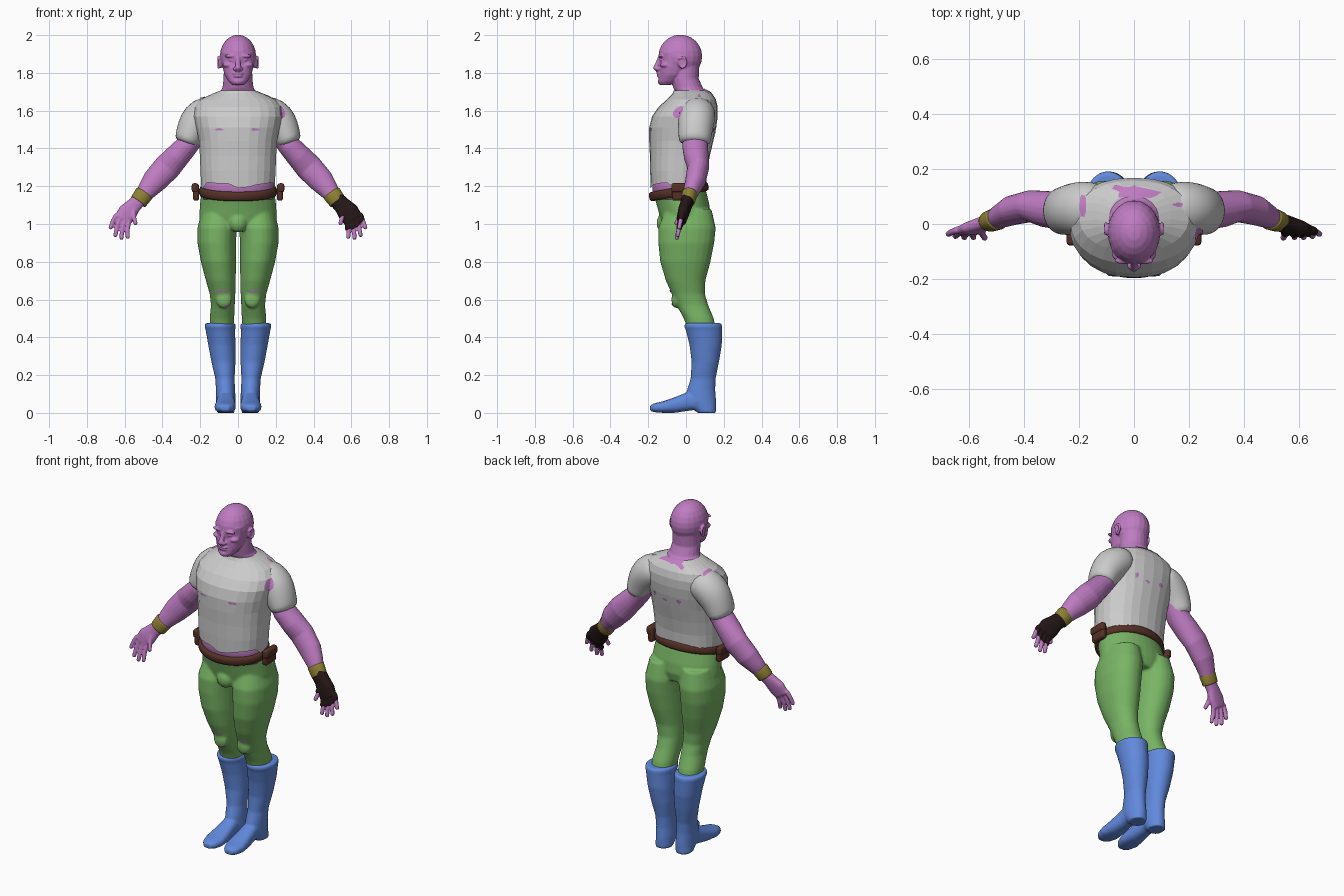
import bpy, bmesh, math, random
from mathutils import Vector, Matrix

random.seed(4)
SKIN = (.52, .2, .54)
GREEN = (.19, .46, .13)
BLUE = (.12, .25, .72)
BROWN = (.09, .03, .02)
OLIVE = (.27, .22, .035)
BLACK = (.018, .008, .008)
mats = {}


def loft(bm, rings, n=20, axis=None, ref=(0, 1, 0), p=2.0, cap=(True, True)):
    """Skin a tube over (centre, radius_a, radius_b) rings."""
    pts = [Vector(r[0]) for r in rings]
    loops = []
    for i, (_, ra, rb) in enumerate(rings):
        t = Vector(axis) if axis else pts[min(i + 1, len(pts) - 1)] - pts[max(i - 1, 0)]
        t.normalize()
        u = Vector(ref).cross(t).normalized()
        v = t.cross(u)
        loop = []
        for k in range(n):
            a = 2 * math.pi * (k + .5) / n
            c, s = math.cos(a), math.sin(a)
            c = math.copysign(abs(c) ** (2 / p), c)
            s = math.copysign(abs(s) ** (2 / p), s)
            loop.append(bm.verts.new(pts[i] + u * ra * c + v * rb * s))
        loops.append(loop)
    for a, b in zip(loops, loops[1:]):
        for k in range(n):
            bm.faces.new((a[k], a[(k + 1) % n], b[(k + 1) % n], b[k]))
    if cap[0]:
        bm.faces.new(loops[0])
    if cap[1]:
        bm.faces.new(loops[-1])
    return loops


def blob(bm, c, r):
    m = Matrix.Translation(c) @ Matrix.Diagonal((*r, 1))
    bmesh.ops.create_uvsphere(bm, u_segments=20, v_segments=12, radius=1, matrix=m)


def pair(bm, c, r):
    for s in (1, -1):
        blob(bm, (c[0] * s, c[1], c[2]), r)


def level(z, x0, x1, y0, y1, s=1):
    """Horizontal ring given by its extents."""
    return ((s * (x0 + x1) / 2, (y0 + y1) / 2, z), (x1 - x0) / 2, (y1 - y0) / 2)


def mirrored(rings, s):
    return [((c[0] * s, c[1], c[2]), a, b) for c, a, b in rings]


def make(name, bm, color=None, voxel=0, relax=0, subsurf=0, smooth=True):
    bmesh.ops.recalc_face_normals(bm, faces=bm.faces[:])
    for f in bm.faces:
        f.smooth = smooth
    me = bpy.data.meshes.new(name)
    bm.to_mesh(me)
    bm.free()
    ob = bpy.data.objects.new(name, me)
    bpy.context.collection.objects.link(ob)
    if color:
        if color not in mats:
            mats[color] = bpy.data.materials.new("colour_%d" % len(mats))
            mats[color].diffuse_color = (*color, 1)
        me.materials.append(mats[color])
    if voxel:
        r = ob.modifiers.new("fuse", 'REMESH')
        r.mode, r.voxel_size, r.use_smooth_shade = 'VOXEL', voxel, True
        r = ob.modifiers.new("relax", 'SMOOTH')
        r.factor, r.iterations = .5, relax
    if subsurf:
        r = ob.modifiers.new("round", 'SUBSURF')
        r.levels = r.render_levels = subsurf
    return ob


Z = (0, 0, 1)

# Head, face and neck
bm = bmesh.new()
blob(bm, (0, -.03, 1.888), (.096, .116, .114))
loft(bm, [level(*r) for r in (
    (1.737, -.032, .032, -.138, -.08), (1.755, -.05, .05, -.146, -.04), (1.79, -.072, .072, -.142, 0),
    (1.83, -.082, .082, -.142, .02), (1.87, -.088, .088, -.134, .03), (1.91, -.09, .09, -.138, .04))], axis=Z, p=2.3)
loft(bm, [level(*r) for r in (
    (1.85, -.075, .075, -.07, .072), (1.77, -.077, .077, -.08, .068), (1.72, -.083, .083, -.068, .09),
    (1.68, -.11, .11, -.045, .13), (1.62, -.14, .14, -.04, .14))], axis=Z)
loft(bm, [((0, -.136, 1.885), .011, .012), ((0, -.15, 1.85), .013, .012), ((0, -.162, 1.825), .016, .013),
          ((0, -.15, 1.812), .014, .01)], n=12)
pair(bm, (.015, -.15, 1.822), (.011, .013, .01))          # nostrils
pair(bm, (.038, -.133, 1.889), (.034, .013, .009))        # brows
pair(bm, (.033, -.126, 1.868), (.016, .012, .008))        # eyes
pair(bm, (.052, -.108, 1.842), (.028, .028, .016))        # cheekbones
blob(bm, (0, -.144, 1.797), (.029, .012, .006))           # upper lip
blob(bm, (0, -.143, 1.783), (.025, .011, .007))           # lower lip
blob(bm, (0, -.132, 1.754), (.026, .018, .018))           # chin
pair(bm, (.092, -.025, 1.855), (.012, .018, .03))         # ears
for s in (1, -1):
    rim = [((s * .102, -.02 + .02 * math.cos(a), 1.856 + .028 * math.sin(a)), .007, .007)
           for a in [-1.9 + .5 * k for k in range(10)]]
    loft(bm, rim, n=8, ref=(1, 0, 0))
make("head_and_neck", bm, SKIN, voxel=.0045, relax=2)

# Bare waist between shirt and belt
bm = bmesh.new()
loft(bm, [level(z, -.19, .19, -.178, .1) for z in (1.13, 1.2, 1.27)], n=32, axis=Z)
make("waist", bm, SKIN)

# Shirt body: coarse flat faces with a ragged hem
bm = bmesh.new()
hoops = loft(bm, [level(z, -x, x, y0, y1) for z, x, y0, y1 in (
    (1.195, .195, -.187, .108), (1.28, .2, -.19, .112), (1.36, .203, -.191, .126), (1.44, .208, -.195, .145),
    (1.51, .222, -.195, .16), (1.57, .235, -.18, .168), (1.62, .23, -.145, .168), (1.66, .2, -.1, .158),
    (1.69, .135, -.072, .138), (1.708, .09, -.064, .11))], n=26, axis=Z, p=2.25, cap=(False, True))
for v in hoops[0]:
    v.co.z += random.uniform(-.012, .028)
make("shirt_body", bm, smooth=False)

# Sleeves, arms, hands, wristbands
sleeve = [((.1, .06, 1.605), .075, .085), ((.16, .058, 1.592), .094, .1), ((.21, .055, 1.555), .1, .1),
          ((.243, .05, 1.5), .086, .092), ((.262, .047, 1.455), .074, .088), ((.276, .045, 1.42), .067, .085)]
arm = [((.2, .055, 1.52), .06, .065), ((.275, .048, 1.41), .061, .068), ((.325, .055, 1.355), .067, .066),
       ((.375, .065, 1.30), .073, .058), ((.44, .05, 1.23), .067, .054), ((.48, .03, 1.18), .053, .044),
       ((.515, .01, 1.13), .038, .032)]
palm = [((.505, .014, 1.145), .036, .03), ((.55, 0, 1.10), .04, .026), ((.585, -.014, 1.06), .052, .024),
        ((.612, -.024, 1.02), .046, .018)]
fingers = [((.642, -.022, 1.05), (.674, -.036, .982)), ((.622, -.026, 1.035), (.649, -.044, .942)),
           ((.6, -.028, 1.02), (.617, -.048, .927)), ((.578, -.028, 1.01), (.584, -.048, .932)),
           ((.553, -.02, 1.075), (.543, -.05, 1.005))]


def digits(bm, s, r, reach):
    for a, b in fingers:
        a, b = Vector((a[0] * s, *a[1:])), Vector((b[0] * s, *b[1:]))
        mid = a.lerp(b, .5 * reach) + Vector((s * .004, 0, 0))
        end = a.lerp(b, reach)
        loft(bm, [(a, r * 1.15, r * 1.15), (mid, r * 1.05, r * 1.05), (end, r, r)], n=10)
        blob(bm, end, (r, r, r))


for s, side in ((-1, "right"), (1, "left")):
    bm = bmesh.new()
    loft(bm, mirrored(sleeve, s), n=16)
    make(side + "_sleeve", bm, subsurf=1)
    bm = bmesh.new()
    loft(bm, mirrored(arm, s))
    loft(bm, mirrored(palm, s), p=2.4)
    digits(bm, s, .0115, 1)
    make(side + "_arm", bm, SKIN, voxel=.005, relax=2)
    bm = bmesh.new()
    a, b = Vector((.495, .02, 1.163)), Vector((.528, .008, 1.117))
    loft(bm, mirrored([(a.lerp(b, f), .05 - d, .041 - d) for f, d in
                       ((0, .012), (0, .001), (.1, 0), (.9, .003), (1, .005), (1, .016))], s), n=28, axis=(s * .57, -.2, -.8))
    make(side + "_wristband", bm, OLIVE)

# Fingerless glove on the left hand
bm = bmesh.new()
loft(bm, [(c, a + .006, b + .006) for c, a, b in palm], p=2.4)
digits(bm, 1, .0155, .42)
make("glove", bm, BLACK, voxel=.005, relax=2)

# Trousers
bm = bmesh.new()
loft(bm, [level(z, -x, x, y0, y1) for z, x, y0, y1 in (
    (.985, .19, -.125, .115), (1.04, .206, -.14, .13), (1.1, .202, -.155, .125), (1.18, .193, -.178, .105))],
    n=32, axis=Z)
legs = ((1.08, .02, .19, -.11, .135), (.98, .006, .215, -.147, .158), (.9, .01, .215, -.147, .15),
        (.8, .01, .197, -.137, .13), (.7, .012, .17, -.107, .103), (.63, .014, .15, -.076, .1),
        (.57, .017, .143, -.05, .118), (.5, .02, .15, -.012, .147), (.44, .025, .15, .01, .16))
for s in (1, -1):
    loft(bm, [level(*r, s) for r in legs], n=24, axis=Z, p=2.15)
    blob(bm, (s * .075, -.055, .6), (.042, .022, .045))    # kneecap
blob(bm, (0, -.118, 1.005), (.048, .038, .05))
make("trousers", bm, GREEN, voxel=.008, relax=3)

# Boots
shaft = ((0, .02, .112, .06, .16), (.06, .012, .116, 0, .16), (.12, .015, .117, .005, .155),
         (.18, .018, .12, .024, .157), (.27, .013, .141, .03, .175), (.36, .013, .158, .018, .19),
         (.44, .015, .172, -.002, .191), (.455, .012, .177, -.009, .192), (.475, .014, .175, -.007, .188))
foot = ((.1, .065, .045, .02, .12), (.02, .065, .045, .012, .115), (-.06, .066, .053, 0, .083),
        (-.12, .068, .057, 0, .062), (-.165, .069, .045, .003, .052), (-.19, .069, .024, .01, .04))
for s, side in ((-1, "right"), (1, "left")):
    bm = bmesh.new()
    loft(bm, [level(*r, s) for r in shaft], n=24, axis=Z)
    loft(bm, [((s * x, y, (z0 + z1) / 2), (z1 - z0) / 2, r) for y, x, r, z0, z1 in foot],
         axis=(0, -1, 0), ref=(1, 0, 0), p=2.5)
    make(side + "_boot", bm, BLUE, voxel=.007, relax=3)

# Belt, tilted down to the front, with a pouch on each hip
bm = bmesh.new()
loft(bm, [((0, -.038 - .19 * h, 1.172 + h), .193 + d, .147 + d) for h, d in (
    (-.024, 0), (-.02, .008), (-.01, .013), (.01, .013), (.02, .008), (.024, 0))], n=48, axis=(0, -.19, 1))
make("belt", bm, BROWN)
for s, side in ((-1, "right"), (1, "left")):
    bm = bmesh.new()
    for x, z, size in ((.222, 1.168, (.032, .096, .088)), (.228, 1.192, (.034, .104, .048))):
        m = Matrix.Translation((s * x, -.026, z)) @ Matrix.Diagonal((*size, 1))
        bmesh.ops.create_cube(bm, size=1, matrix=m)
    ob = make(side + "_pouch", bm, BROWN)
    b = ob.modifiers.new("soft", 'BEVEL')
    b.width, b.segments = .012, 3

# Skin showing through tears, draped on whatever surface lies below
bpy.context.view_layer.update()
dg = bpy.context.evaluated_depsgraph_get()
bm = bmesh.new()
for c, d, ru, rv, ragged in (
        ((.232, -.04, 1.59), (-.45, .9, 0), .026, .034, .15), ((-.185, .065, 1.66), (0, 0, -1), .014, .045, .2),
        ((.16, .07, 1.67), (0, 0, -1), .022, .01, .4), ((0, .115, 1.68), (0, 0, -1), .1, .036, .5),
        ((.09, -.19, 1.5), (0, 1, 0), .026, .008, .4), ((-.1, -.19, 1.5), (0, 1, 0), .026, .008, .4),
        ((-.06, .16, 1.49), (0, -1, 0), .016, .016, .4), ((.03, .16, 1.48), (0, -1, 0), .022, .012, .5),
        ((.1, .15, 1.5), (0, -1, 0), .016, .02, .5), ((.085, -.07, .645), (0, 1, 0), .045, .009, .6),
        ((-.085, -.07, .645), (0, 1, 0), .045, .009, .6), ((-.06, -.07, .575), (0, 1, 0), .02, .006, .5)):
    d = Vector(d).normalized()
    u = Vector((1, 0, 0)) if abs(d.z) > .9 else d.cross(Vector(Z)).normalized()
    w = u.cross(d)
    n, grid = 16, []
    edge = [1 - random.uniform(0, ragged) for _ in range(n)]
    for f in (.02, .35, .7, 1):
        for k in range(n):
            a = 2 * math.pi * k / n
            o = Vector(c) - d * .07 + u * ru * f * edge[k] * math.cos(a) + w * rv * f * edge[k] * math.sin(a)
            hit, loc, nor, *_ = bpy.context.scene.ray_cast(dg, o, d, distance=.16)
            grid.append(bm.verts.new(loc + nor * .003) if hit else None)
    for r in range(3):
        for k in range(n):
            q = [grid[r * n + k], grid[r * n + (k + 1) % n], grid[r * n + n + (k + 1) % n], grid[r * n + n + k]]
            if all(q):
                bm.faces.new(q)
make("skin_through_tears", bm, SKIN)
